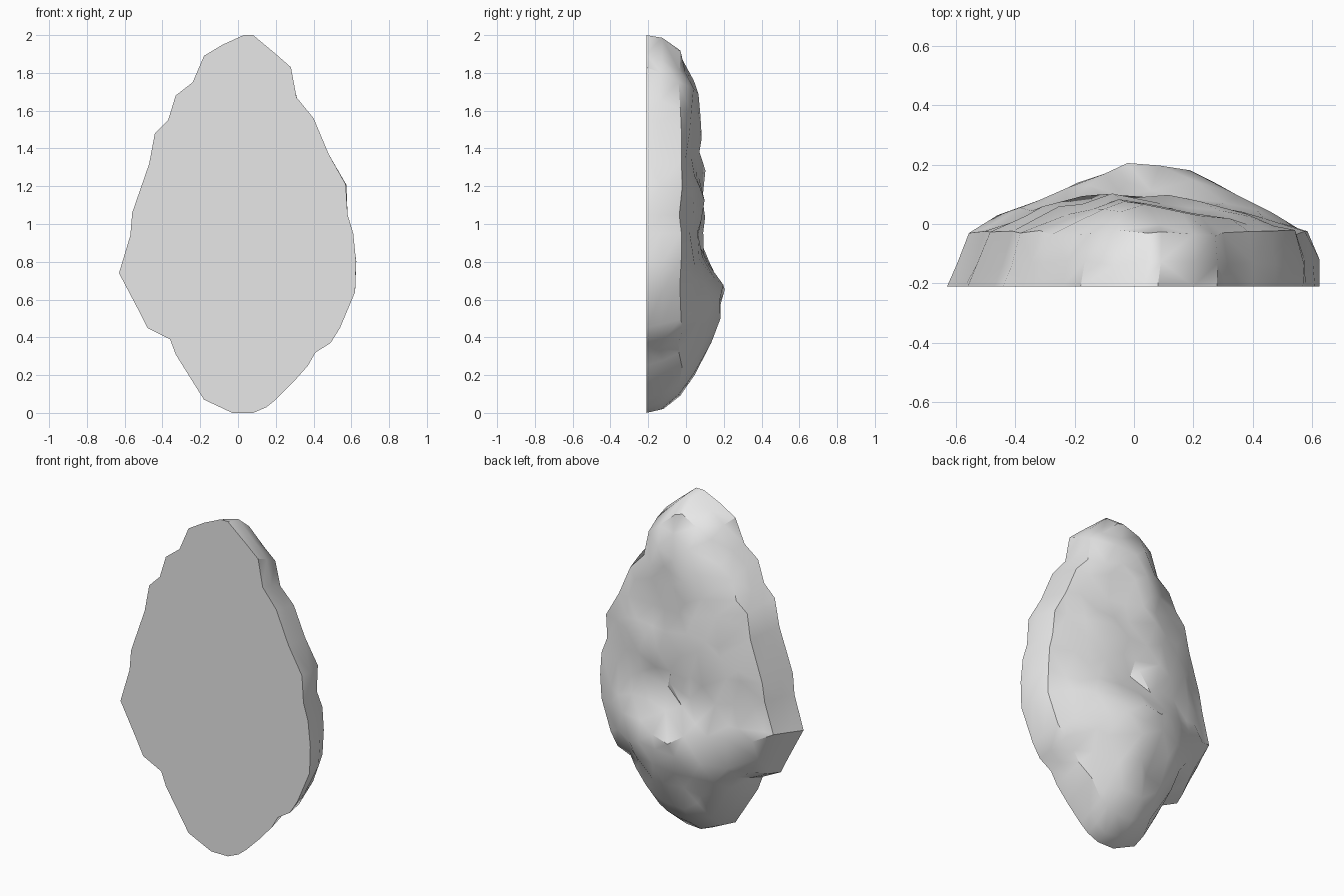
import bpy, bmesh, math, random
from mathutils import Vector
from mathutils.geometry import delaunay_2d_cdt

random.seed(7)
cube = bpy.data.objects.get("Cube")
if cube:
    bpy.data.objects.remove(cube, do_unlink=True)

# Flat cut face outline (x, z), counter-clockwise from the base
OUTLINE = [(-.03, 0), (.08, 0), (.15, .03), (.2, .07), (.29, .16), (.37, .25),
           (.41, .32), (.49, .37), (.54, .45), (.62, .64), (.625, .8), (.61, .95),
           (.58, 1.05), (.57, 1.21), (.48, 1.37), (.4, 1.56), (.31, 1.67),
           (.28, 1.83), (.2, 1.9), (.08, 2), (.03, 2), (-.08, 1.95), (-.18, 1.89),
           (-.24, 1.75), (-.33, 1.68), (-.37, 1.55), (-.44, 1.48), (-.47, 1.32),
           (-.56, 1.06), (-.57, .94), (-.63, .74), (-.53, .55), (-.48, .45),
           (-.36, .39), (-.33, .31), (-.18, .07)]
# Height of the crest and half width of the rock at each z
CREST = [(0, -.1), (.1, -.01), (.32, .11), (.45, .17), (.61, .21), (.7, .19),
         (.78, .15), (.83, .1), (1, .11), (1.26, .11), (1.45, .08), (1.73, .06),
         (1.88, -.02), (2, -.1)]
WIDTH = [(0, .15), (.3, .36), (.7, .56), (1, .54), (1.5, .4), (2, .1)]
# Hollows in the rough side: x, z, radius, depth
DENTS = [(.15, 1.32, .1, .06), (.0, 1.05, .08, .04), (.08, .86, .08, .05),
         (.27, .36, .08, .05), (-.05, .36, .07, .04)]
FRONT_Y, RIM_Y = -.21, -.03


def interp(table, z):
    for (z0, a), (z1, b) in zip(table, table[1:]):
        if z <= z1:
            return a + (b - a) * (z - z0) / (z1 - z0)
    return table[-1][1]


def inside(p, poly):
    hit = False
    for a, b in zip(poly, poly[1:] + poly[:1]):
        if (a.y > p.y) != (b.y > p.y):
            if p.x < a.x + (b.x - a.x) * (p.y - a.y) / (b.y - a.y):
                hit = not hit
    return hit


def back_depth(x, z):
    side = min(1, abs(x - .02) / interp(WIDTH, z))
    y = RIM_Y + (interp(CREST, z) - RIM_Y) * (1 - side ** 1.9)
    for dx, dz, radius, depth in DENTS:
        y -= depth * math.exp(-((x - dx) ** 2 + (z - dz) ** 2) / radius ** 2)
    return y + random.uniform(-.02, .008)


def ring(bm, scale, shift, y, rough):
    verts = []
    for x, z in OUTLINE:
        s = scale + random.uniform(-rough, rough)
        verts.append(bm.verts.new((x * s + shift, y + random.uniform(-rough, rough),
                                   1 + (z - 1) * s)))
    return verts


bm = bmesh.new()

# Flat front and chipped side walls
front = ring(bm, 1, 0, FRONT_Y, 0)
middle = ring(bm, .975, .012, -.13, .012)
rim = ring(bm, .91, .02, RIM_Y, .01)
bm.faces.new(front)
count = len(OUTLINE)
for lower, upper in ((front, middle), (middle, rim)):
    for i in range(count):
        j = (i + 1) % count
        quad = [lower[i], lower[j], upper[j], upper[i]]
        k = random.randint(0, 1)
        bm.faces.new([quad[k], quad[k + 1], quad[k + 2]])
        bm.faces.new([quad[k], quad[k + 2], quad[(k + 3) % 4]])

# Rough back: scattered points joined into irregular facets
border = [Vector((v.co.x, v.co.z)) for v in rim]
margin = [Vector((p.x * .93, 1 + (p.y - 1) * .95)) for p in border]
points = list(border)
step = .115
for row in range(18):
    for col in range(-6, 7):
        p = Vector(((col + row % 2 / 2) * step + random.uniform(-.04, .04),
                    row * step + random.uniform(-.04, .04)))
        if inside(p, margin):
            points.append(p)
flat, _, tris, origins, _, _ = delaunay_2d_cdt(points, [], [list(range(count))], 1, 1e-5)
lookup = {}
for i, p in enumerate(flat):
    source = min(origins[i]) if origins[i] else count
    if source < count:
        lookup[i] = rim[source]
    else:
        lookup[i] = bm.verts.new((p.x, back_depth(p.x, p.y), p.y))
for tri in tris:
    bm.faces.new([lookup[i] for i in tri])
bmesh.ops.delete(bm, geom=[v for v in bm.verts if not v.link_faces], context='VERTS')
bmesh.ops.recalc_face_normals(bm, faces=bm.faces)

mesh = bpy.data.meshes.new("rock")
bm.to_mesh(mesh)
bm.free()
rock = bpy.data.objects.new("rock", mesh)
bpy.context.collection.objects.link(rock)

# Stone colour
stone = bpy.data.materials.new("stone grey")
stone.use_nodes = True
colour = (.8, .8, .8, 1)
stone.diffuse_color = colour
stone.node_tree.nodes["Principled BSDF"].inputs["Base Color"].default_value = colour
mesh.materials.append(stone)

# Smooth worn surfaces with crisp broken edges
bpy.ops.object.select_all(action='DESELECT')
rock.select_set(True)
bpy.context.view_layer.objects.active = rock
bpy.ops.object.shade_smooth_by_angle(angle=math.radians(35))
